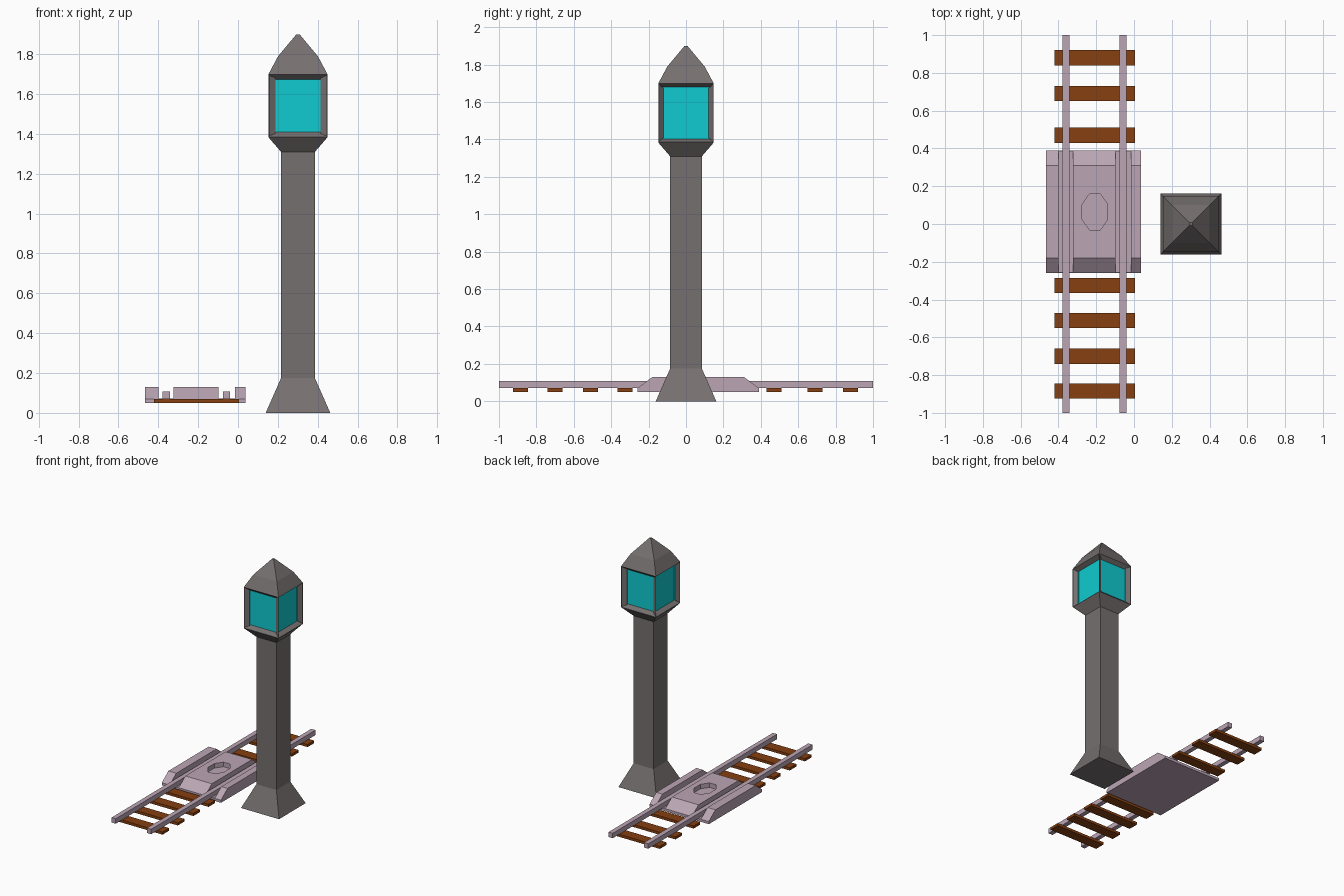
import bpy, bmesh
from math import cos, sin, pi

if "Cube" in bpy.data.objects:
    bpy.data.objects.remove(bpy.data.objects["Cube"])


def material(name, rgb):
    m = bpy.data.materials.new(name)
    m.diffuse_color = (*rgb, 1)
    m.use_nodes = True
    m.node_tree.nodes["Principled BSDF"].inputs["Base Color"].default_value = m.diffuse_color
    return m


stone = material("dark_stone", (0.18, 0.16, 0.16))
glass = material("cyan_glass", (0.005, 0.6, 0.63))
steel = material("pale_steel", (0.50, 0.38, 0.46))
wood = material("brown_wood", (0.24, 0.05, 0.005))


def finish(name, bm, *mats):
    bmesh.ops.recalc_face_normals(bm, faces=bm.faces)
    me = bpy.data.meshes.new(name)
    bm.to_mesh(me)
    bm.free()
    for m in mats:
        me.materials.append(m)
    ob = bpy.data.objects.new(name, me)
    bpy.context.collection.objects.link(ob)
    return ob


def loft(name, rings, *mats):
    """Closed solid through rings of points with equal counts."""
    bm = bmesh.new()
    loops = [[bm.verts.new(p) for p in ring] for ring in rings]
    n = len(loops[0])
    for a, b in zip(loops, loops[1:]):
        for i in range(n):
            j = (i + 1) % n
            bm.faces.new((a[i], a[j], b[j], b[i]))
    bm.faces.new(loops[0])
    bm.faces.new(loops[-1])
    return finish(name, bm, *mats)


def box(name, x0, x1, y0, y1, z0, z1, *mats):
    return loft(name, [[(x0, y0, z), (x1, y0, z), (x1, y1, z), (x0, y1, z)]
                       for z in (z0, z1)], *mats)


# Lamp post: square sections from the flared foot to the pointed roof
PX = 0.301
sections = [(0, 0.162), (0.175, 0.085), (1.31, 0.085), (1.383, 0.148),
            (1.70, 0.148), (1.79, 0.10), (1.90, 0.008)]
post = loft("lamp_post", [[(PX + sx * h, sy * h, z) for sx, sy in
                           ((-1, -1), (1, -1), (1, 1), (-1, 1))]
                          for z, h in sections], stone, glass)

# Recessed lantern windows with thin rims and sloping frames
bm = bmesh.new()
bm.from_mesh(post.data)
bm.normal_update()
windows = [f for f in bm.faces if 1.5 < f.calc_center_median().z < 1.6]
for f in windows:
    front = abs(f.normal.y) > 0.5
    bmesh.ops.inset_individual(bm, faces=[f], thickness=0.003)
    bmesh.ops.inset_individual(bm, faces=[f], thickness=0.034 if front else 0.026,
                               depth=-0.027 if front else -0.035)
    f.material_index = 1
bm.to_mesh(post.data)
bm.free()

# Rails and sleepers
RAILS = (-0.36, -0.058)
for side, x in zip(("left", "right"), RAILS):
    box(side + "_rail", x - 0.018, x + 0.018, -1, 1, 0.07, 0.108, steel)
for i, y in enumerate((-0.885, -0.70, -0.51, -0.325, 0.47, 0.69, 0.88)):
    box(f"sleeper_{i + 1}", -0.422, 0.005, y - 0.04, y + 0.04, 0.05, 0.07, wood)

# Ramped platform carrying the rails
profile = [(-0.26, 0.05), (-0.26, 0.07), (-0.18, 0.13),
           (0.31, 0.13), (0.39, 0.07), (0.39, 0.05)]
platform = loft("track_platform", [[(x, y, z) for y, z in profile]
                                   for x in (-0.467, 0.037)], steel)

# Rail channels and the eight-sided recess cut into the platform
cutters = [box("channel_cutter", x0, x1, -0.5, 0.5, 0.073, 0.2)
           for x0, x1 in ((-0.40, -0.323), (-0.097, -0.016))]
angles = [(i + 0.5) * pi / 4 for i in range(8)]
cutters.append(loft("recess_cutter",
                    [[(-0.207 + 0.073 * cos(a), 0.064 + 0.104 * sin(a), z)
                      for a in angles] for z in (0.095, 0.2)]))
bpy.context.view_layer.objects.active = platform
for c in cutters:
    c.hide_render = True
    mod = platform.modifiers.new("cut", 'BOOLEAN')
    mod.operation = 'DIFFERENCE'
    mod.solver = 'EXACT'
    mod.object = c
    bpy.ops.object.modifier_apply(modifier=mod.name)
    bpy.data.objects.remove(c)
